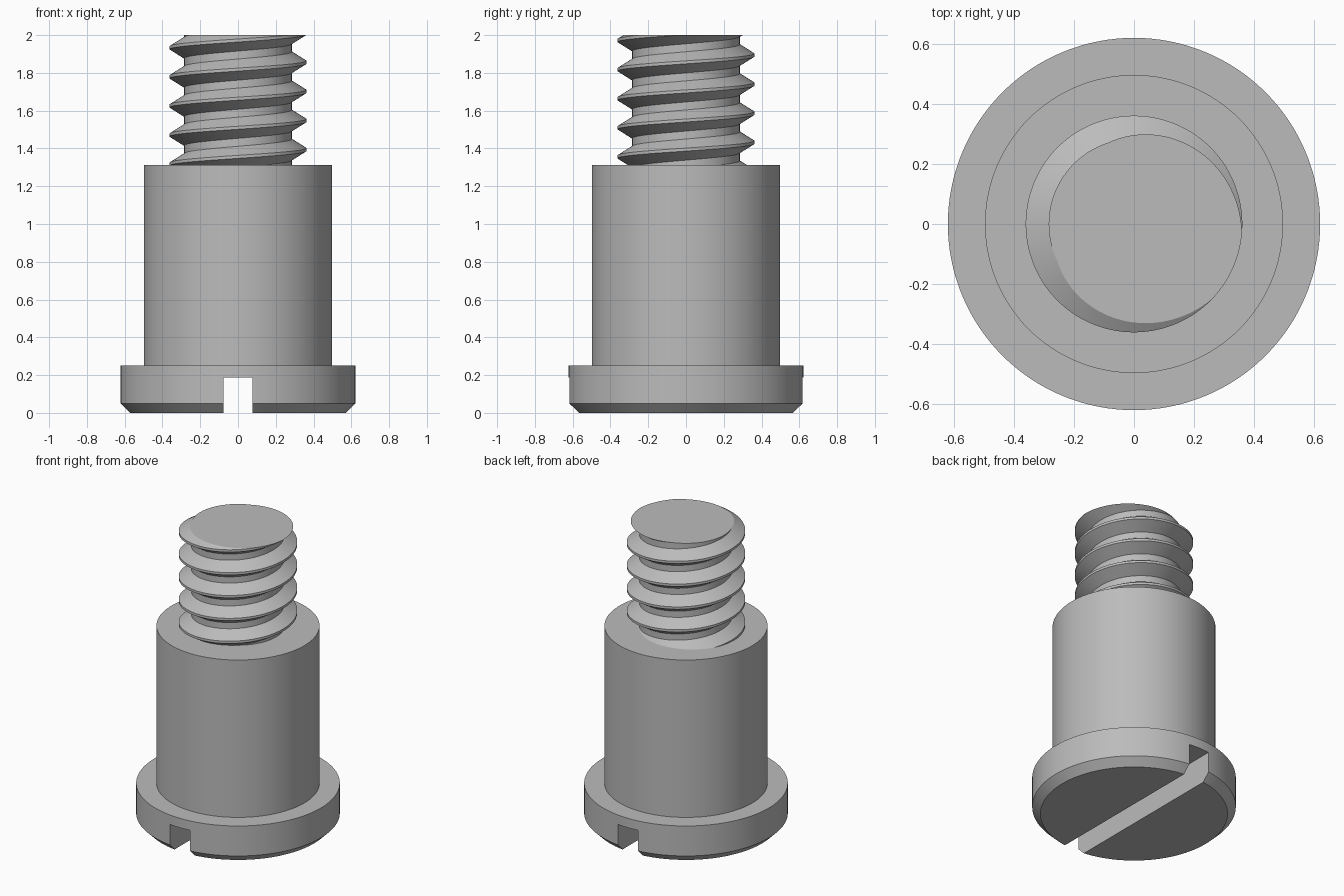
import bpy, bmesh, math
from mathutils import Vector

SEGMENTS = 128
STEP = 2 * math.pi / SEGMENTS

if "Cube" in bpy.data.objects:
    bpy.data.objects.remove(bpy.data.objects["Cube"], do_unlink=True)

steel = bpy.data.materials.new("grey_steel")
steel.use_nodes = True
GREY = (0.5, 0.5, 0.5, 1)
steel.diffuse_color = GREY
steel.node_tree.nodes["Principled BSDF"].inputs["Base Color"].default_value = GREY


def add_object(name, bm):
    bmesh.ops.recalc_face_normals(bm, faces=bm.faces)
    mesh = bpy.data.meshes.new(name)
    bm.to_mesh(mesh)
    bm.free()
    mesh.materials.append(steel)
    obj = bpy.data.objects.new(name, mesh)
    bpy.context.collection.objects.link(obj)
    return obj


def smooth(obj, angle):
    bpy.ops.object.select_all(action="DESELECT")
    obj.select_set(True)
    bpy.context.view_layer.objects.active = obj
    bpy.ops.object.shade_smooth_by_angle(angle=math.radians(angle))


def lathe(name, profile):
    """Turn a (radius, height) profile around z and cap both ends."""
    bm = bmesh.new()
    rings = [[bm.verts.new((r * math.cos(i * STEP), r * math.sin(i * STEP), z))
              for i in range(SEGMENTS)] for r, z in profile]
    for low, high in zip(rings, rings[1:]):
        for i in range(SEGMENTS):
            j = (i + 1) % SEGMENTS
            bm.faces.new((low[i], low[j], high[j], high[i]))
    bm.faces.new(rings[0])
    bm.faces.new(rings[-1])
    return add_object(name, bm)


def thread(name, bottom, top):
    """Sweep one thread tooth up a right-handed helix, then cut it flat."""
    pitch, root, crest = 0.154, 0.285, 0.362
    tooth = [(root, -0.077), (root, -0.056), (crest, -0.008),
             (crest, 0.008), (root, 0.056), (root, 0.077)]
    start = 1.086          # crest height at angle zero
    bm = bmesh.new()
    rows = []
    for i in range(SEGMENTS * 8 + 1):
        a = (i % SEGMENTS) * STEP
        z = start + pitch * i / SEGMENTS
        rows.append([bm.verts.new((r * math.cos(a), r * math.sin(a), z + dz))
                     for r, dz in tooth])
    for a, b in zip(rows, rows[1:]):
        for k in range(len(tooth) - 1):
            bm.faces.new((a[k], b[k], b[k + 1], a[k + 1]))
    bmesh.ops.remove_doubles(bm, verts=bm.verts, dist=0.0001)
    # Flat ends
    for height, direction in ((bottom, -1), (top, 1)):
        cut = bmesh.ops.bisect_plane(
            bm, geom=bm.verts[:] + bm.edges[:] + bm.faces[:], dist=0.00001,
            plane_co=Vector((0, 0, height)),
            plane_no=Vector((0, 0, direction)), clear_outer=True)
        edges = [e for e in cut["geom_cut"] if isinstance(e, bmesh.types.BMEdge)]
        bmesh.ops.contextual_create(bm, geom=edges)
    return add_object(name, bm)


# Slotted head with chamfered underside
head = lathe("slotted_head", [(0.572, 0), (0.622, 0.05), (0.622, 0.252)])

bm = bmesh.new()
bmesh.ops.create_cube(bm, size=1)
bmesh.ops.scale(bm, vec=(0.152, 2, 0.4), verts=bm.verts)
bmesh.ops.translate(bm, vec=(0, 0, -0.012), verts=bm.verts)
cutter = add_object("slot_cutter", bm)
cutter.hide_render = True

slot = head.modifiers.new("slot", "BOOLEAN")
slot.operation = "DIFFERENCE"
slot.solver = "EXACT"
slot.object = cutter
bpy.context.view_layer.objects.active = head
bpy.ops.object.modifier_apply(modifier="slot")
bpy.data.objects.remove(cutter, do_unlink=True)
smooth(head, 30)

# Plain cylindrical shoulder
smooth(lathe("shoulder", [(0.498, 0.252), (0.498, 1.313)]), 30)

# Threaded end
smooth(thread("threaded_end", 1.3, 2.0), 25)
